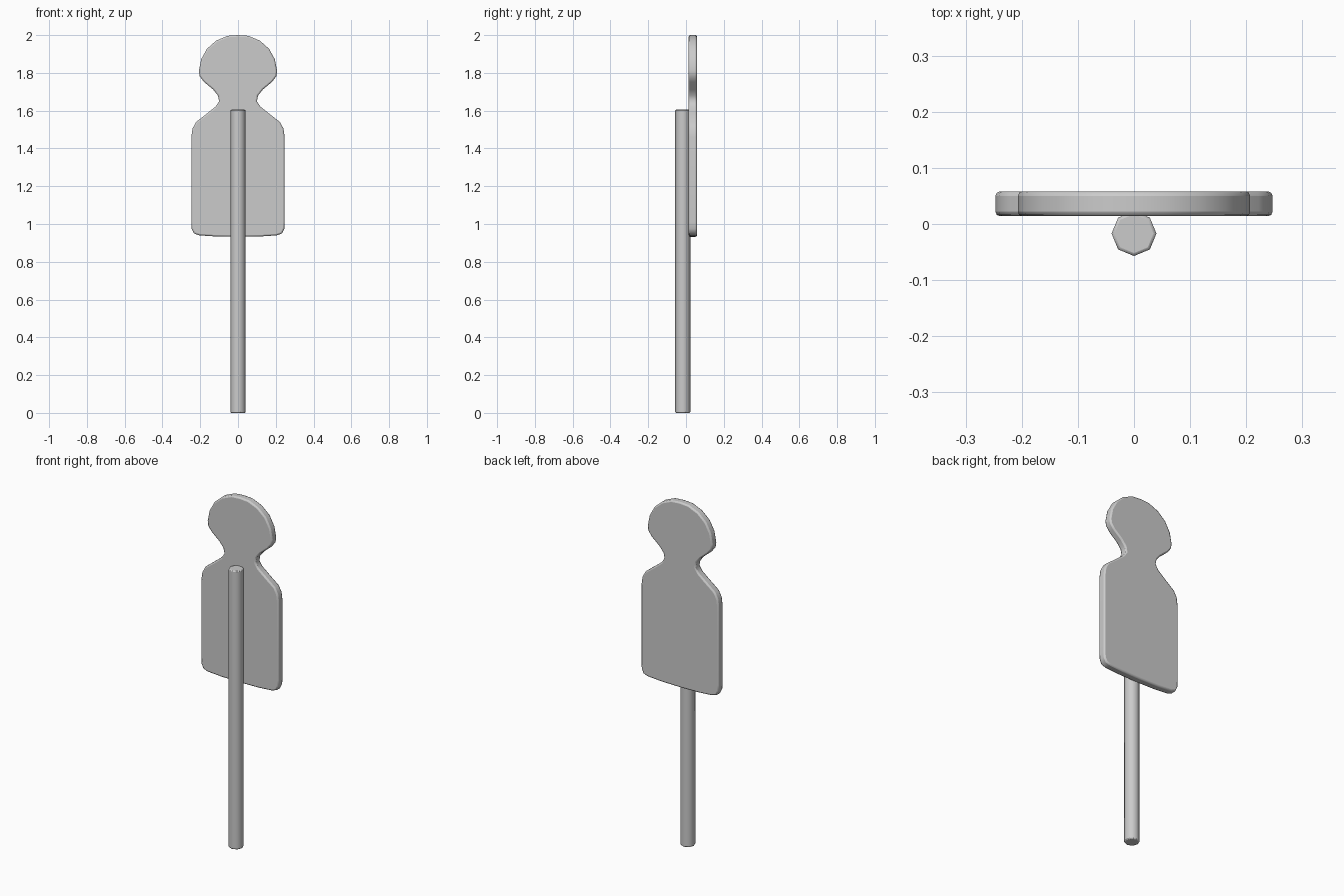
import bpy, bmesh, math

if "Cube" in bpy.data.objects:
    bpy.data.objects.remove(bpy.data.objects["Cube"])

def finish(name, bm, bevel, segments, limit):
    bmesh.ops.recalc_face_normals(bm, faces=bm.faces)
    me = bpy.data.meshes.new(name)
    bm.to_mesh(me)
    bm.free()
    ob = bpy.data.objects.new(name, me)
    bpy.context.collection.objects.link(ob)
    mod = ob.modifiers.new("soft_edges", 'BEVEL')
    mod.width = bevel
    mod.segments = segments
    mod.limit_method = 'ANGLE'
    mod.angle_limit = math.radians(limit)
    bpy.ops.object.select_all(action='DESELECT')
    ob.select_set(True)
    bpy.context.view_layer.objects.active = ob
    bpy.ops.object.shade_smooth_by_angle(angle=math.radians(50))
    return ob

# Target board: half outline (x, z), mirrored and extruded
half = [(0.0, 0.932), (0.12, 0.934), (0.205, 0.94), (0.233, 0.95), (0.245, 0.975),
        (0.247, 1.01), (0.247, 1.46), (0.241, 1.505), (0.222, 1.54), (0.16, 1.588),
        (0.118, 1.622), (0.1, 1.65), (0.106, 1.68), (0.132, 1.712), (0.18, 1.752),
        (0.203, 1.782), (0.207, 1.81), (0.195, 1.872), (0.164, 1.928),
        (0.115, 1.971), (0.055, 1.996), (0.0, 2.0)]
outline = half + [(-x, z) for x, z in reversed(half[1:-1])]
bm = bmesh.new()
face = bm.faces.new([bm.verts.new((x, 0.014, z)) for x, z in outline])
ext = bmesh.ops.extrude_face_region(bm, geom=[face])
bmesh.ops.translate(bm, vec=(0, 0.044, 0),
                    verts=[g for g in ext["geom"] if isinstance(g, bmesh.types.BMVert)])
finish("target_board", bm, 0.008, 2, 60)

# Octagonal pole
bm = bmesh.new()
pole_ring = [bm.verts.new((0.04 * math.cos(i * math.pi / 4),
                           -0.017 + 0.04 * math.sin(i * math.pi / 4), 0)) for i in range(8)]
face = bm.faces.new(pole_ring)
ext = bmesh.ops.extrude_face_region(bm, geom=[face])
bmesh.ops.translate(bm, vec=(0, 0, 1.605),
                    verts=[g for g in ext["geom"] if isinstance(g, bmesh.types.BMVert)])
finish("pole", bm, 0.005, 2, 60)
